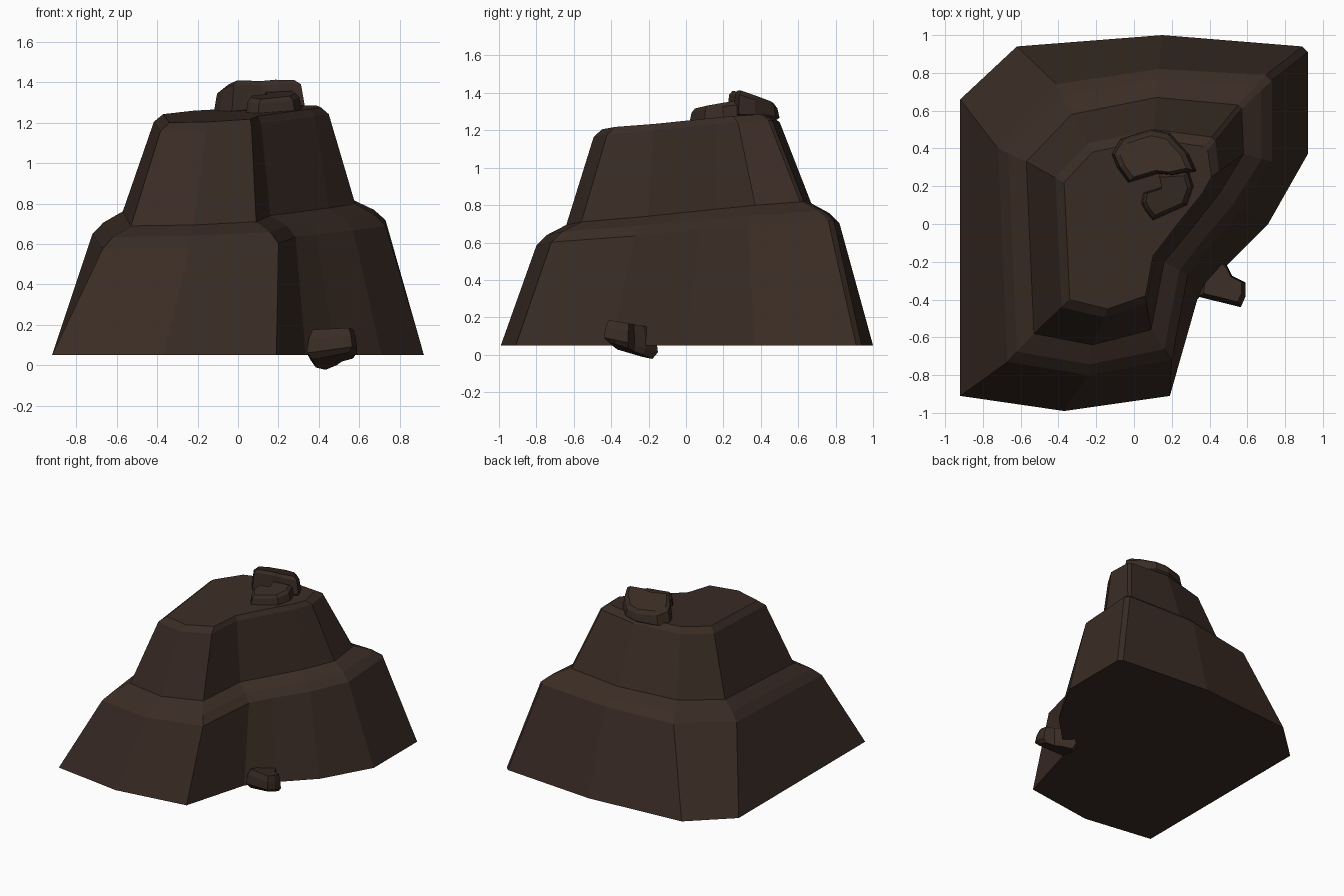
import bpy, bmesh
from mathutils import Vector

if "Cube" in bpy.data.objects:
    bpy.data.objects.remove(bpy.data.objects["Cube"])

mat = bpy.data.materials.new("dark_rock")
mat.diffuse_color = (0.042, 0.025, 0.018, 1)
mat.use_nodes = True
mat.node_tree.nodes["Principled BSDF"].inputs["Base Color"].default_value = mat.diffuse_color


def lift(ring, a, sx=0.0, sy=0.0):
    """Put a 2D outline on the tilted plane z = a + sx*x + sy*y."""
    return [Vector((x, y, a + sx * x + sy * y)) for x, y in ring]


def mix(r1, r2, t):
    """Outline between two matching outlines."""
    return [(p[0] + (q[0] - p[0]) * t, p[1] + (q[1] - p[1]) * t) for p, q in zip(r1, r2)]


def loft(name, rings):
    """Skin a stack of matching rings and cap both ends."""
    bm = bmesh.new()
    vs = [[bm.verts.new(p) for p in r] for r in rings]
    n = len(vs[0])
    for a, b in zip(vs, vs[1:]):
        for i in range(n):
            j = (i + 1) % n
            bm.faces.new((a[i], a[j], b[j], b[i]))
    bm.faces.new(vs[0][::-1])
    bm.faces.new(vs[-1])
    bmesh.ops.recalc_face_normals(bm, faces=bm.faces[:])
    me = bpy.data.meshes.new(name)
    bm.to_mesh(me)
    bm.free()
    me.materials.append(mat)
    ob = bpy.data.objects.new(name, me)
    bpy.context.collection.objects.link(ob)
    return ob


# Two-tier cliff: matching outlines, counter-clockwise from the front left
base = [(-.92, -.91), (-.37, -.99), (.19, -.91), (.335, -.40), (.48, -.23), (.71, 0),
        (.92, .37), (.92, .91), (.89, .94), (.15, 1.0), (-.62, .94), (-.92, .66)]
shoulder = [(-.67, -.73), (-.24, -.80), (.20, -.72), (.285, -.27), (.39, -.13), (.57, .08),
            (.73, .33), (.73, .76), (.70, .79), (.13, .82), (-.41, .74), (-.72, .40)]
ledge = [(-.53, -.58), (-.22, -.64), (.09, -.56), (.16, -.20), (.30, -.03), (.45, .16),
         (.58, .37), (.57, .61), (.55, .63), (.12, .67), (-.33, .58), (-.57, .33)]
crown = [(-.34, -.40), (-.14, -.45), (.06, -.38), (.10, -.17), (.23, 0), (.36, .16),
         (.41, .25), (.39, .39), (.37, .41), (.10, .45), (-.22, .38), (-.37, .22)]

loft("cliff", [
    lift(base, .05),
    lift(shoulder, .645, .03, .068),
    lift(mix(shoulder, ledge, .36), .70, .03, .07),
    lift(ledge, .752, .03, .08),
    lift(mix(ledge, crown, .77), 1.205, .04, .07),
    lift(crown, 1.242, .04, .07),
])


def rock(name, outline, low, mid, high, top, inset):
    """Loose stone: outline swept through tilted planes, drawn in at both ends."""
    n = len(outline)
    c = (sum(p[0] for p in outline) / n, sum(p[1] for p in outline) / n)
    inner = mix(outline, [c] * n, inset)
    edge = mix(outline, [c] * n, inset * .35)
    return loft(name, [lift(inner, *low), lift(outline, *mid),
                       lift(edge, *high), lift(inner, *top)])


# Large stone on the summit
rock("summit_stone_large",
     [(-.12, .37), (-.09, .30), (-.03, .22), (.12, .265), (.21, .255), (.33, .28),
      (.29, .37), (.19, .48), (.09, .50), (-.07, .45)],
     (1.24, .04, 0), (1.26, .08, 0), (1.46, .05, -.30), (1.49, .06, -.32), .22)

# Small curved stone in front of it
rock("summit_stone_small",
     [(.04, .11), (.06, .07), (.10, .02), (.28, .10), (.315, .20), (.29, .28),
      (.13, .27), (.145, .195), (.05, .165)],
     (1.22, .04, .07), (1.24, .04, .07), (1.285, .04, .15), (1.305, .03, .17), .2)

# Stone at the foot of the cliff
rock("foot_stone",
     [(.34, -.385), (.565, -.44), (.59, -.385), (.59, -.31), (.52, -.275),
      (.49, -.215), (.42, -.15), (.36, -.22)],
     (-.13, .12, -.31), (-.055, .08, -.23), (.05, .02, -.2), (.11, .01, -.17), .2)
